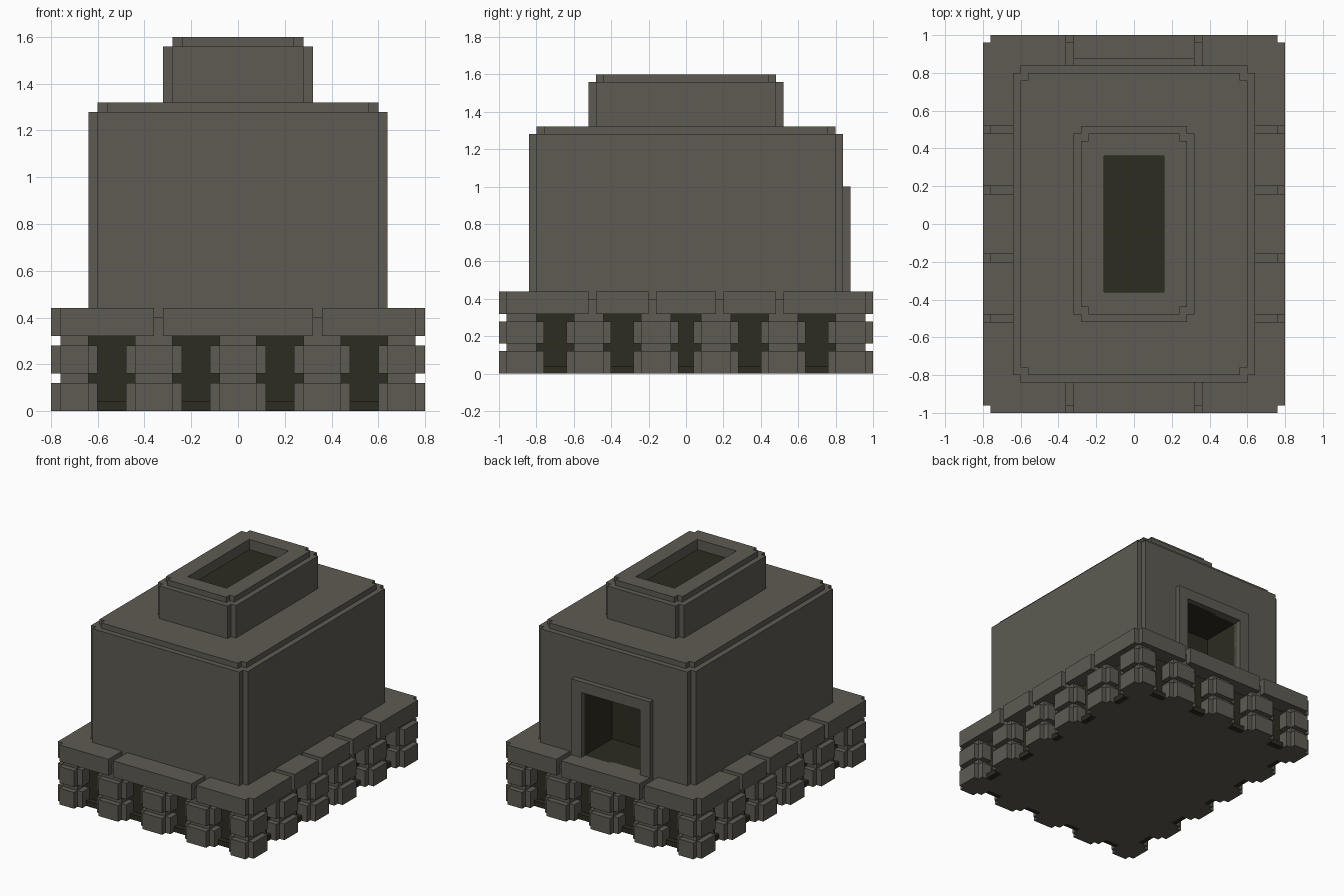
import bpy, bmesh

old = bpy.data.objects.get("Cube")
if old:
    bpy.data.objects.remove(old, do_unlink=True)


def material(name, rgb):
    m = bpy.data.materials.new(name)
    m.use_nodes = True
    color = (*rgb, 1)
    m.diffuse_color = color
    m.node_tree.nodes["Principled BSDF"].inputs["Base Color"].default_value = color
    return m


STONE = material("grey stone", (0.110, 0.105, 0.084))
DARK = material("dark recess", (0.026, 0.025, 0.0144))
U = 0.04  # block unit


def prism(name, points, z0, z1, mat=STONE):
    """Extrude a plan outline from z0 to z1."""
    bm = bmesh.new()
    face = bm.faces.new([bm.verts.new((x, y, z0)) for x, y in points])
    top = bmesh.ops.extrude_face_region(bm, geom=[face])["geom"]
    for v in top:
        if isinstance(v, bmesh.types.BMVert):
            v.co.z = z1
    bmesh.ops.recalc_face_normals(bm, faces=bm.faces)
    mesh = bpy.data.meshes.new(name)
    bm.to_mesh(mesh)
    bm.free()
    mesh.materials.append(mat)
    ob = bpy.data.objects.new(name, mesh)
    bpy.context.collection.objects.link(ob)
    return ob


def box(name, x0, x1, y0, y1, z0, z1, mat=STONE):
    return prism(name, [(x0, y0), (x1, y0), (x1, y1), (x0, y1)], z0, z1, mat)


def notched(name, x0, x1, y0, y1, z0, z1):
    """Box with a one-unit square notch down each vertical edge."""
    a, b, c, d = x0 + U, x1 - U, y0 + U, y1 - U
    pts = [(a, y0), (b, y0), (b, c), (x1, c), (x1, d), (b, d),
           (b, y1), (a, y1), (a, d), (x0, d), (x0, c), (a, c)]
    return prism(name, pts, z0, z1)


def carve(ob, x0, x1, y0, y1, z0, z1):
    """Cut a box out of an object and paint the cut faces dark."""
    cutter = box("cutter", x0, x1, y0, y1, z0, z1)
    mod = ob.modifiers.new("recess", "BOOLEAN")
    mod.operation, mod.solver, mod.object = "DIFFERENCE", "EXACT", cutter
    bpy.context.view_layer.objects.active = ob
    bpy.ops.object.modifier_apply(modifier=mod.name)
    bpy.data.objects.remove(cutter, do_unlink=True)
    if len(ob.data.materials) < 2:
        ob.data.materials.append(DARK)
    e = 0.001
    for p in ob.data.polygons:
        co = [ob.data.vertices[i].co for i in p.vertices]
        if all(x0 - e < v.x < x1 + e and y0 - e < v.y < y1 + e
               and z0 - e < v.z < z1 + e for v in co):
            p.material_index = 1


# Foundation core, its low ledge and the underside
box("foundation_core", -0.68, 0.68, -0.88, 0.88, 0.03, 0.32, DARK)
box("foundation_ledge", -0.72, 0.72, -0.92, 0.92, 0.002, 0.04, DARK)
box("foundation_floor", -0.68, 0.68, -0.88, 0.88, 0, 0.03)


# Stacked block piers with recessed joints
def pier(name, x0, x1, y0, y1):
    for i in range(2):
        z = i * 4 * U
        notched(f"{name}_block", x0, x1, y0, y1, z, z + 3 * U)
        box(f"{name}_joint", x0 + U, x1 - U, y0 + U, y1 - U, z + 3 * U, z + 4 * U)


for sx in (-1, 1):
    for sy in (-1, 1):
        xs, ys = sorted((sx * 0.6, sx * 0.8)), sorted((sy * 0.76, sy))
        pier("corner_pier", *xs, *ys)
for s in (-1, 1):
    for cx in (-0.36, 0, 0.36):
        pier("end_pier", cx - 0.12, cx + 0.12, *sorted((s * 0.8, s)))
    for cy in (-0.52, -0.16, 0.16, 0.52):
        pier("side_pier", *sorted((s * 0.6, s * 0.8)), cy - 0.12, cy + 0.12)

# Terrace slabs split by grooves
box("terrace_bed", -0.76, 0.76, -0.96, 0.96, 0.32, 0.40)
corner = [(0.36, 0.8), (0.36, 1), (0.76, 1), (0.76, 0.96),
          (0.8, 0.96), (0.8, 0.52), (0.6, 0.52), (0.6, 0.8)]
for sx in (-1, 1):
    for sy in (-1, 1):
        prism("terrace_corner", [(sx * x, sy * y) for x, y in corner], 0.32, 0.44)
for s in (-1, 1):
    box("terrace_end", -0.32, 0.32, *sorted((s * 0.82, s)), 0.32, 0.44)
    for cy, half in ((-0.34, 0.14), (0, 0.16), (0.34, 0.14)):
        box("terrace_side", *sorted((s * 0.6, s * 0.8)), cy - half, cy + half, 0.32, 0.44)

# Main chamber with a doorway room at the back
chamber = notched("chamber", -0.64, 0.64, -0.84, 0.84, 0.40, 1.28)
carve(chamber, -0.24, 0.24, 0.52, 0.9, 0.44, 0.92)
notched("chamber_roof", -0.60, 0.60, -0.80, 0.80, 1.28, 1.32)

# Door frame
for s in (-1, 1):
    box("door_jamb", *sorted((s * 0.24, s * 0.32)), 0.82, 0.88, 0.44, 1.0)
box("door_lintel", -0.24, 0.24, 0.82, 0.88, 0.92, 1.0)

# Roof turret with a sunken top
notched("turret", -0.32, 0.32, -0.52, 0.52, 1.32, 1.52)
box("turret_opening_floor", -0.2, 0.2, -0.4, 0.4, 1.515, 1.525, DARK)


def rim(name, hx, hy, z0, z1):
    """Notched ring around the turret opening, made of two mirrored halves."""
    a, b = hx - U, hy - U
    half = [(0, hy), (a, hy), (a, b), (hx, b), (hx, -b), (a, -b), (a, -hy), (0, -hy),
            (0, -0.36), (0.16, -0.36), (0.16, 0.36), (0, 0.36)]
    for s in (-1, 1):
        prism(name, [(s * x, y) for x, y in half], z0, z1)


rim("turret_rim", 0.32, 0.52, 1.52, 1.56)
rim("turret_cap", 0.28, 0.48, 1.56, 1.60)
